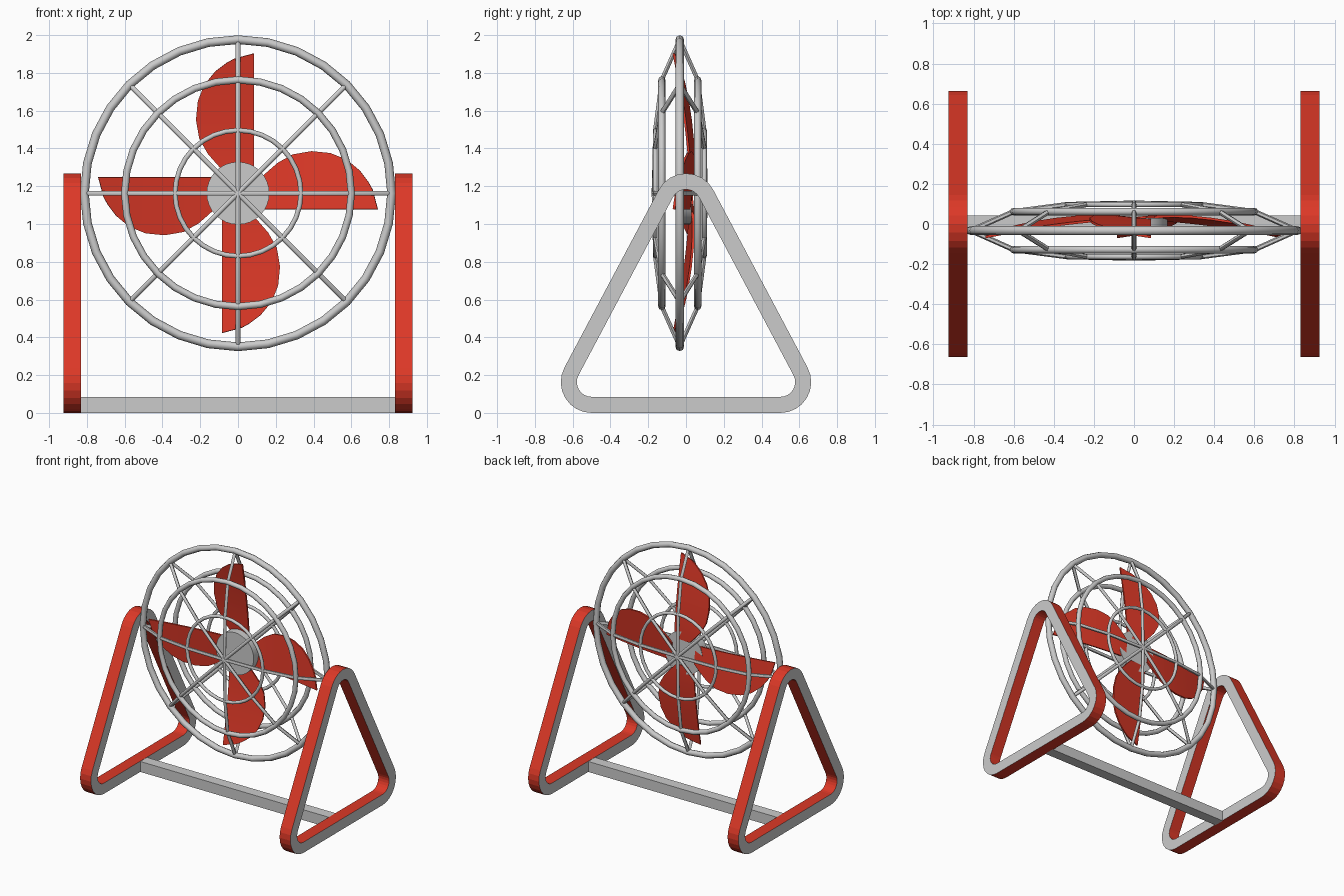
import bpy, bmesh, math
from mathutils import Vector

if "Cube" in bpy.data.objects:
    bpy.data.objects.remove(bpy.data.objects["Cube"])

CZ, CY = 1.163, -0.033          # fan centre height and cage mid-plane


def material(name, rgb):
    m = bpy.data.materials.new(name)
    m.diffuse_color = (*rgb, 1)
    m.use_nodes = True
    m.node_tree.nodes["Principled BSDF"].inputs["Base Color"].default_value = m.diffuse_color
    return m


RED = material("red paint", (0.72, 0.04, 0.02))
GREY = material("light grey metal", (0.6, 0.6, 0.6))


def mesh_object(name, bm, *mats):
    bmesh.ops.recalc_face_normals(bm, faces=bm.faces)
    me = bpy.data.meshes.new(name)
    bm.to_mesh(me)
    bm.free()
    for m in mats:
        me.materials.append(m)
    ob = bpy.data.objects.new(name, me)
    bpy.context.collection.objects.link(ob)
    return ob


def smooth(ob, angle=40):
    bpy.ops.object.select_all(action='DESELECT')
    ob.select_set(True)
    bpy.context.view_layer.objects.active = ob
    bpy.ops.object.shade_smooth_by_angle(angle=math.radians(angle))


# Side frames: rounded triangular bands, red rims and grey sides
def triangle_loop(radius, n=9):
    pts = []
    lean = math.degrees(math.atan2(0.469, 0.883))
    for cy, cz, a0, a1 in ((0.5, 0.163, -90, lean),
                           (0, 1.105, lean, 180 - lean),
                           (-0.5, 0.163, 180 - lean, 270)):
        for i in range(n):
            a = math.radians(a0 + (a1 - a0) * i / (n - 1))
            pts.append((cy + radius * math.cos(a), cz + radius * math.sin(a)))
    return pts


for side, s in (("left", -1), ("right", 1)):
    bm = bmesh.new()
    loops = [[bm.verts.new((s * x, y, z)) for y, z in triangle_loop(r)]
             for x, r in ((0.83, 0.163), (0.925, 0.163), (0.925, 0.078), (0.83, 0.078))]
    n = len(loops[0])
    for k in range(4):
        a, b = loops[k], loops[(k + 1) % 4]
        for i in range(n):
            j = (i + 1) % n
            f = bm.faces.new((a[i], a[j], b[j], b[i]))
            f.material_index = k % 2      # odd strips are the flat sides
    mesh_object(side + "_frame", bm, RED, GREY)

# Floor bar between the frames
bm = bmesh.new()
bmesh.ops.create_cube(bm, size=1)
for v in bm.verts:
    v.co = Vector((v.co.x * 1.67, v.co.y * 0.085, (v.co.z + 0.5) * 0.083))
mesh_object("floor_bar", bm, GREY)


# Cage rings
def ring(name, radius, tube, dy, segs=32):
    bpy.ops.mesh.primitive_torus_add(major_radius=radius, minor_radius=tube,
                                     major_segments=segs, minor_segments=8,
                                     location=(0, CY + dy, CZ),
                                     rotation=(math.pi / 2, 0, 0))
    ob = bpy.context.object
    ob.name = name
    ob.data.materials.append(GREY)
    smooth(ob, 60)


ring("outer_ring", 0.813, 0.023, 0)
for side, s in (("front", -1), ("back", 1)):
    ring(side + "_middle_ring", 0.6, 0.019, s * 0.095)
    ring(side + "_inner_ring", 0.333, 0.013, s * 0.13)

# Cage spokes: four bent wires across each side
half = [(0.813, 0), (0.6, 0.095), (0.333, 0.13), (0, 0.137)]
wire = [(-r, d) for r, d in half] + [(r, d) for r, d in half[-2::-1]]
for side, s in (("front", -1), ("back", 1)):
    cu = bpy.data.curves.new(side + "_spokes", 'CURVE')
    cu.dimensions = '3D'
    cu.bevel_depth = 0.013
    cu.bevel_resolution = 1
    cu.use_fill_caps = True
    for k in range(4):
        a = k * math.pi / 4
        sp = cu.splines.new('POLY')
        sp.points.add(len(wire) - 1)
        for p, (r, d) in zip(sp.points, wire):
            p.co = (r * math.cos(a), CY + s * d, CZ + r * math.sin(a), 1)
    cu.materials.append(GREY)
    ob = bpy.data.objects.new(side + "_spokes", cu)
    bpy.context.collection.objects.link(ob)
    bpy.ops.object.select_all(action='DESELECT')
    ob.select_set(True)
    bpy.context.view_layer.objects.active = ob
    bpy.ops.object.convert(target='MESH')
    smooth(bpy.context.object, 60)

# Hub
bpy.ops.mesh.primitive_cylinder_add(vertices=32, radius=0.166, depth=0.07,
                                    location=(0, -0.005, CZ),
                                    rotation=(math.pi / 2, 0, 0))
hub = bpy.context.object
hub.name = "hub"
hub.data.materials.append(GREY)
smooth(hub)

# Blades: one straight edge, one rounded edge, tips swept forward
T0, ROWS = -0.085, 4
rounded = [(0.10, 0.06), (0.15, 0.108), (0.21, 0.16), (0.29, 0.205), (0.39, 0.222),
           (0.49, 0.212), (0.575, 0.178), (0.645, 0.12), (0.69, 0.06), (0.712, 0.02)]
for k in range(4):
    a = k * math.pi / 2
    bm = bmesh.new()
    cols = []
    for i, (rt, tt) in enumerate(rounded):
        rb = 0.10 + 0.64 * i / (len(rounded) - 1)
        col = []
        for j in range(ROWS + 1):
            f = j / ROWS
            r, t = rb + (rt - rb) * f, T0 + (tt - T0) * f
            y = 0.02 - 0.085 * ((r - 0.1) / 0.64) ** 1.5 + 0.1 * (t - T0)
            col.append(bm.verts.new((r * math.cos(a) - t * math.sin(a), y,
                                     CZ + r * math.sin(a) + t * math.cos(a))))
        cols.append(col)
    for c, d in zip(cols, cols[1:]):
        for j in range(ROWS):
            bm.faces.new((c[j], d[j], d[j + 1], c[j + 1]))
    ob = mesh_object("blade_%d" % (k + 1), bm, RED)
    mod = ob.modifiers.new("thickness", 'SOLIDIFY')
    mod.thickness = 0.012
    mod.offset = 0
    bpy.ops.object.select_all(action='DESELECT')
    ob.select_set(True)
    bpy.context.view_layer.objects.active = ob
    bpy.ops.object.modifier_apply(modifier="thickness")
    smooth(ob)
